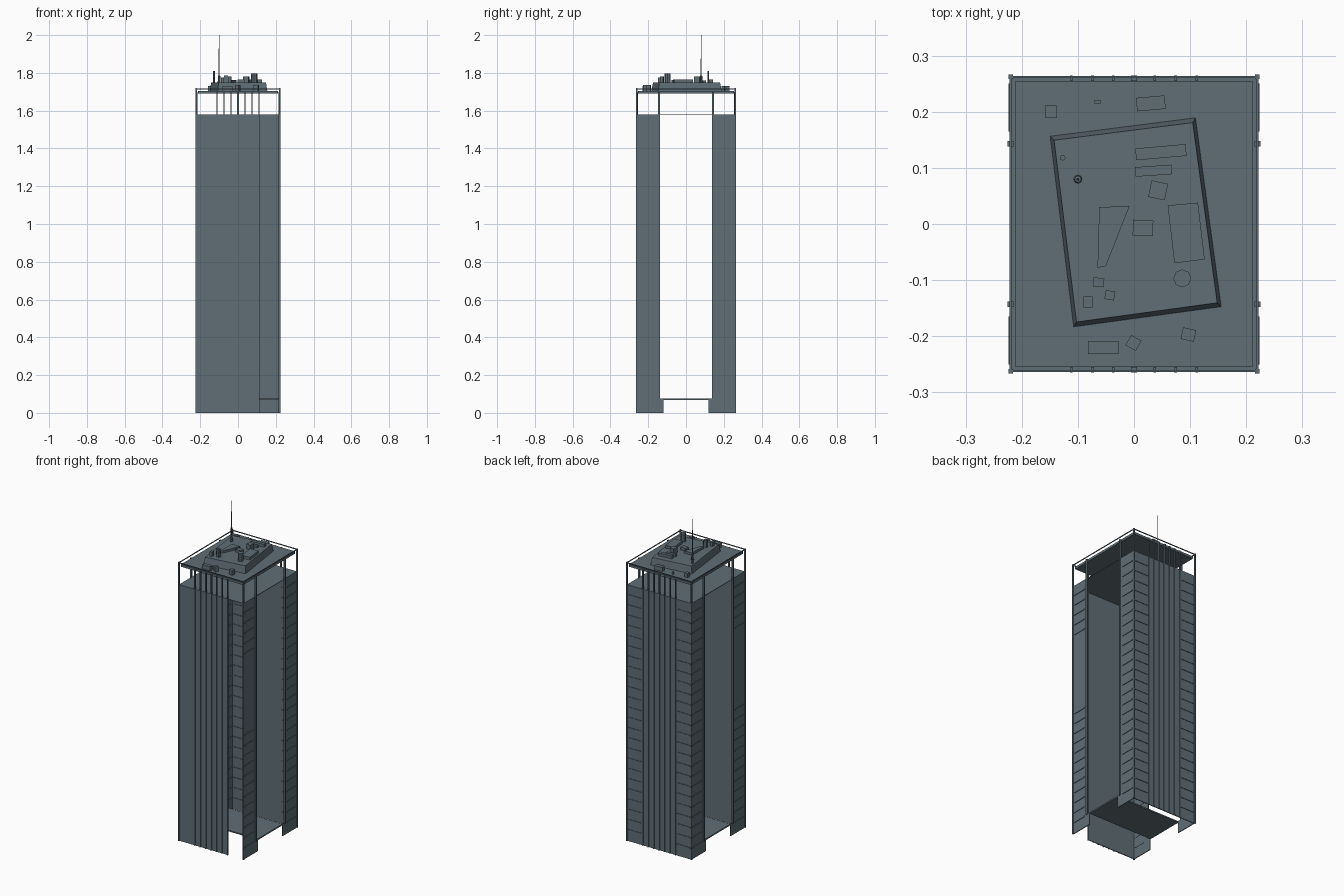
import bpy, bmesh, math
from mathutils import Vector

if "Cube" in bpy.data.objects:
    bpy.data.objects.remove(bpy.data.objects["Cube"])

mat = bpy.data.materials.new("slate_grey")
mat.diffuse_color = (0.115, 0.155, 0.18, 1)
mat.use_nodes = True
mat.node_tree.nodes["Principled BSDF"].inputs["Base Color"].default_value = mat.diffuse_color


def finish(bm, name):
    bmesh.ops.recalc_face_normals(bm, faces=bm.faces[:])
    me = bpy.data.meshes.new(name)
    bm.to_mesh(me)
    bm.free()
    me.materials.append(mat)
    ob = bpy.data.objects.new(name, me)
    bpy.context.collection.objects.link(ob)
    return ob


def add_box(bm, x0, x1, y0, y1, z0, z1):
    vs = bmesh.ops.create_cube(bm, size=1)["verts"]
    for v in vs:
        v.co = Vector(((x0 + x1) / 2 + v.co.x * (x1 - x0),
                       (y0 + y1) / 2 + v.co.y * (y1 - y0),
                       (z0 + z1) / 2 + v.co.z * (z1 - z0)))


def boxes(name, items):
    bm = bmesh.new()
    for b in items:
        add_box(bm, *b)
    return finish(bm, name)


def prism(name, pts, z0, z1, top_scale=1.0):
    """Extruded outline, optionally tapered toward the top."""
    bm = bmesh.new()
    c = sum((Vector(p) for p in pts), Vector((0, 0))) / len(pts)
    lo = [bm.verts.new((p[0], p[1], z0)) for p in pts]
    hi = []
    for p in pts:
        q = c + (Vector(p) - c) * top_scale
        hi.append(bm.verts.new((q.x, q.y, z1)))
    bm.faces.new(lo)
    bm.faces.new(hi)
    n = len(pts)
    for i in range(n):
        bm.faces.new((lo[i], lo[(i + 1) % n], hi[(i + 1) % n], hi[i]))
    return finish(bm, name)


def rot_box(name, x, y, w, d, deg, z0, z1):
    a = math.radians(deg)
    pts = [(x + u * w / 2 * math.cos(a) - v * d / 2 * math.sin(a),
            y + u * w / 2 * math.sin(a) + v * d / 2 * math.cos(a))
           for u, v in ((-1, -1), (1, -1), (1, 1), (-1, 1))]
    return prism(name, pts, z0, z1)


def rod(name, x, y, r0, r1, z0, z1, n=8):
    pts = [(x + r0 * math.cos(2 * math.pi * i / n),
            y + r0 * math.sin(2 * math.pi * i / n)) for i in range(n)]
    return prism(name, pts, z0, z1, r1 / r0)


WX, WY, WALL = 0.22, 0.26, 1.58

# outer walls: the front stops short of the right corner, the sides are open
boxes("front_wall", [(-WX, 0.11, -WY, -WY + 0.005, 0, WALL)])
boxes("back_wall", [(-WX, WX, WY - 0.005, WY, 0, WALL)])
sides = []
for s in (-1, 1):
    for t in (-1, 1):
        xs = sorted((s * WX, s * (WX - 0.005)))
        sides.append((*xs, *sorted((t * WY, t * 0.145)), 0, WALL))
        sides.append((*xs, *sorted((t * 0.145, t * 0.12)), 0, 0.075))
boxes("side_walls", sides)

# horizontal plates: raised lobby floor, top storey floor, roof
boxes("lobby_floor", [(-WX, WX, -0.12, 0.12, 0.068, 0.076)])
boxes("top_storey_floor", [(-WX, WX, -WY, WY, WALL - 0.003, WALL)])
boxes("roof_slab", [(-0.212, 0.212, -0.254, 0.254, 1.69, 1.704)])

# vertical ribs on front and back, running on up to the roof
ribs = []
for t in (-1, 1):
    for x in (-0.112, -0.074, -0.037, 0, 0.037, 0.074, 0.112):
        w = 0.005 if x == 0 else 0.0025
        ribs.append((x - w, x + w, t * 0.26 - 0.005, t * 0.26 + 0.005, 0, 1.70))
boxes("facade_ribs", ribs)

# corner posts and the posts framing the side openings
posts = []
for s in (-1, 1):
    for t in (-1, 1):
        x, y = s * 0.22, t * 0.262
        posts.append((x - 0.004, x + 0.004, y - 0.004, y + 0.004, 0, 1.72))
        y = t * 0.143
        posts.append((x - 0.005, x + 0.005, y - 0.005, y + 0.005, 0.07, 1.70))
boxes("posts", posts)

# roof railing
rails = []
for s in (-1, 1):
    rails.append((s * 0.22 - 0.002, s * 0.22 + 0.002, -0.262, 0.262, 1.713, 1.718))
    rails.append((-0.22, 0.22, s * 0.262 - 0.002, s * 0.262 + 0.002, 1.713, 1.718))
boxes("roof_railing", rails)

# horizontal fins at each storey on the corner bays
fins = []
for i in range(24):
    z = 0.07 + i * 0.063
    for s in (-1, 1):
        xs = sorted((s * 0.12, s * 0.213))
        fins.append((*xs, WY - 0.008, WY + 0.003, z - 0.003, z + 0.003))
        for t in (-1, 1):
            if t < 0 and 0.8 < z < 1.25:
                continue
            ys = sorted((t * 0.165, t * 0.25))
            fins.append((s * 0.2185 - 0.005, s * 0.2185 + 0.005, *ys, z - 0.004, z + 0.004))
boxes("storey_fins", fins)

# skewed plant room with stepped top
plant = [(-0.15, 0.157), (0.11, 0.19), (0.156, -0.148), (-0.108, -0.184)]
prism("plant_room", plant, 1.70, 1.748, 0.95)

# equipment on the plant room
T = 1.74
for x, y, w, d, a, z in (
        (0.048, 0.128, 0.09, 0.021, 5, 1.765), (0.035, 0.095, 0.065, 0.017, 4, 1.76),
        (0.043, 0.06, 0.03, 0.03, -12, 1.78), (0.016, -0.007, 0.036, 0.028, -2, 1.765),
        (-0.063, -0.104, 0.019, 0.016, -5, 1.785), (-0.043, -0.127, 0.017, 0.016, -10, 1.78),
        (-0.082, -0.139, 0.016, 0.02, 0, 1.775)):
    rot_box("plant_unit", x, y, w, d, a, T, z)
prism("large_vent", [(0.06, 0.033), (0.114, 0.038), (0.126, -0.063), (0.072, -0.07)], T, 1.765)
prism("wedge_vent", [(-0.062, 0.03), (-0.008, 0.032), (-0.05, -0.075), (-0.065, -0.078)], T, 1.762)
rod("water_tank", 0.086, -0.097, 0.016, 0.016, T, 1.797, 8)

# equipment on the roof slab
for x, y, w, d, a, z in (
        (-0.148, 0.2, 0.021, 0.022, 0, 1.73), (-0.065, 0.218, 0.01, 0.006, 0, 1.72),
        (0.03, 0.215, 0.051, 0.024, 5, 1.73), (-0.055, -0.22, 0.054, 0.023, 0, 1.73),
        (-0.001, -0.212, 0.021, 0.021, -30, 1.735), (0.097, -0.197, 0.024, 0.021, -12, 1.735)):
    rot_box("roof_unit", x, y, w, d, a, 1.70, z)

# masts
rod("mast_base", -0.1, 0.08, 0.008, 0.006, T, 1.785)
rod("antenna", -0.1, 0.08, 0.003, 0.0015, T, 2.0, 6)
rod("short_mast", -0.127, 0.118, 0.005, 0.005, T, 1.81)
